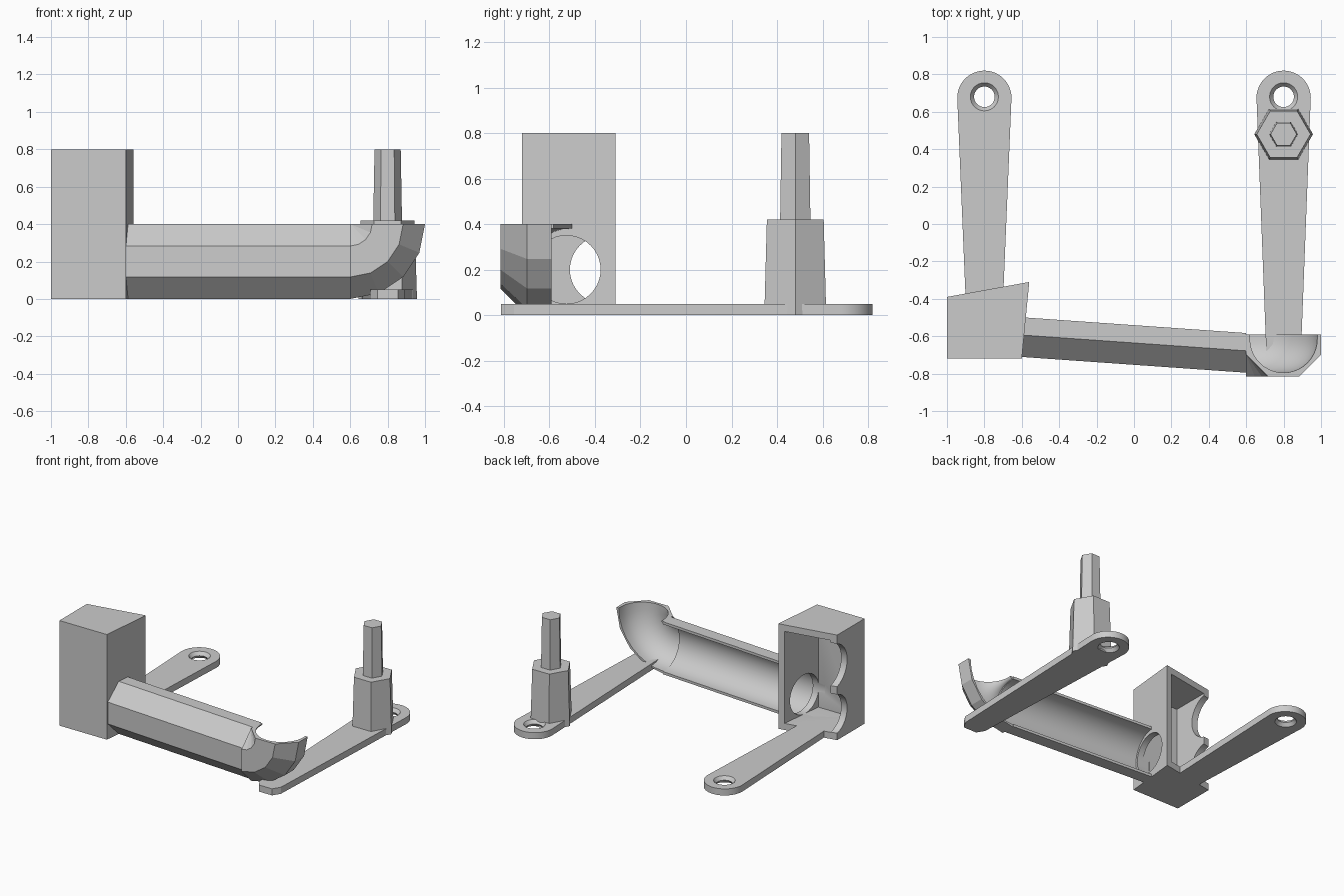
import bpy, bmesh, math
from math import sin, cos, pi, radians
from mathutils import Matrix

cube = bpy.data.objects.get("Cube")
if cube:
    bpy.data.objects.remove(cube)

grey = bpy.data.materials.new("plain grey")
grey.use_nodes = True
grey.diffuse_color = (0.6, 0.6, 0.6, 1)
for node in grey.node_tree.nodes:
    if node.type == 'BSDF_PRINCIPLED':
        node.inputs["Base Color"].default_value = grey.diffuse_color


def finish(name, bm):
    bmesh.ops.remove_doubles(bm, verts=bm.verts, dist=1e-5)
    bmesh.ops.recalc_face_normals(bm, faces=bm.faces)
    mesh = bpy.data.meshes.new(name)
    bm.to_mesh(mesh)
    bm.free()
    mesh.materials.append(grey)
    obj = bpy.data.objects.new(name, mesh)
    bpy.context.scene.collection.objects.link(obj)
    return obj


def prism(name, outline, z0, z1):
    bm = bmesh.new()
    face = bm.faces.new([bm.verts.new((x, y, z0)) for x, y in outline])
    ext = bmesh.ops.extrude_face_region(bm, geom=[face])["geom"]
    verts = [v for v in ext if isinstance(v, bmesh.types.BMVert)]
    bmesh.ops.translate(bm, verts=verts, vec=(0, 0, z1 - z0))
    return finish(name, bm)


def cone(name, r1, r2, depth, centre, axis='Z', sides=40):
    bm = bmesh.new()
    turn = Matrix.Rotation(pi / 2, 4, 'Y') if axis == 'X' else Matrix()
    bmesh.ops.create_cone(bm, cap_ends=True, segments=sides, radius1=r1, radius2=r2,
                          depth=depth, matrix=Matrix.Translation(centre) @ turn)
    return finish(name, bm)


def cut(obj, cutters):
    for c in cutters:
        c.hide_render = True
        mod = obj.modifiers.new("cut", 'BOOLEAN')
        mod.operation = 'DIFFERENCE'
        mod.solver = 'EXACT'
        mod.object = c
    graph = bpy.context.evaluated_depsgraph_get()
    mesh = bpy.data.meshes.new_from_object(obj.evaluated_get(graph))
    obj.modifiers.clear()
    obj.data = mesh
    for c in cutters:
        bpy.data.objects.remove(c)


def smooth(obj, angle):
    bpy.ops.object.select_all(action='DESELECT')
    obj.select_set(True)
    bpy.context.view_layer.objects.active = obj
    bpy.ops.object.shade_smooth_by_angle(angle=radians(angle))


# Tall box, open at the back, with a pipe hole and two scalloped notches
box = prism("box", [(-1, -.72), (-.6, -.72), (-.56, -.31), (-1, -.39)], 0, .8)
cut(box, [
    prism("cavity", [(-.95, -.67), (-.645, -.67), (-.595, -.2), (-.95, -.2)], .05, .75),
    cone("pipe_hole", .15, .15, .2, (-.6, -.525, .2), 'X'),
    cone("low_notch", .15, .15, .14, (-1, -.36, .2), 'X'),
    cone("high_notch", .17, .17, .14, (-1, -.34, .57), 'X'),
])
smooth(box, 20)

# Half-pipe section: octagonal outside, round inside
A, B, R, STEPS = .2, .083, .18, 20


def section(back):
    outer = [(back, A), (-B, A), (-A, B), (-A, -B), (-B, -A), (back, -A)]
    inner = [(-R * sin(pi * i / STEPS), -R * cos(pi * i / STEPS)) for i in range(STEPS + 1)]
    inner = [(back, -R)] + inner + [(back, R)]
    return outer, inner


def loft(name, rings):
    bm = bmesh.new()
    loops = [[bm.verts.new(p) for p in ring] for ring in rings]
    n = len(loops[0])
    for a, b in zip(loops, loops[1:]):
        for i in range(n):
            j = (i + 1) % n
            bm.faces.new((a[i], a[j], b[j], b[i]))
    bm.faces.new(loops[0])
    bm.faces.new(loops[-1])
    bmesh.ops.dissolve_degenerate(bm, dist=1e-5, edges=bm.edges)
    obj = finish(name, bm)
    smooth(obj, 15)


# Straight trough, drifting slightly forward along its length
outer, inner = section(.012)
loft("trough", [[(x, y + p, .2 + q) for p, q in outer + inner]
                for x, y in ((-.61, -.51), (.6, -.595))])

# Elbow that turns the trough upward; outside faceted, inside round
outer, inner = section(.025)
rings = []
for k in range(9):
    t = k * pi / 16
    flat = cos(pi / 16) if k % 2 else 1
    ring = []
    for pts, s in ((outer, flat), (inner, 1)):
        for p, q in pts:
            rho = (A - q) * s
            ring.append((.6 + rho * sin(t), -.615 + p, .4 - rho * cos(t)))
    rings.append(ring)
loft("elbow", rings)


# Flat tapered arms with a rounded, countersunk end
def arm(name, x, front):
    tip = [(x + .145 * cos(a), .675 + .145 * sin(a))
           for a in (pi * i / 24 for i in range(25))]
    left = [(x - w, y) for w, y in front]
    right = [(x + w, y) for w, y in reversed(front)]
    obj = prism(name, tip + left + right, 0, .05)
    cut(obj, [cone("sink_low", .083, .047, .045, (x, .68, .0125)),
              cone("sink_high", .047, .083, .045, (x, .68, .0375))])
    smooth(obj, 20)


arm("right_arm", -.8, [(.098, -.45)])
arm("left_arm", .8, [(.09, -.755), (.055, -.812)])

# Stepped hexagonal post standing on the left arm
cone("post_base", .157, .144, .42, (.8, .48, .21), sides=6)
cone("post_pin", .077, .07, .39, (.8, .48, .605), sides=6)

# Turn the hexagons so that their corners point sideways
for name in ("post_base", "post_pin"):
    obj = bpy.data.objects[name]
    spin = Matrix.Translation((.8, .48, 0)) @ Matrix.Rotation(pi / 6, 4, 'Z')
    obj.data.transform(spin @ Matrix.Translation((-.8, -.48, 0)))
